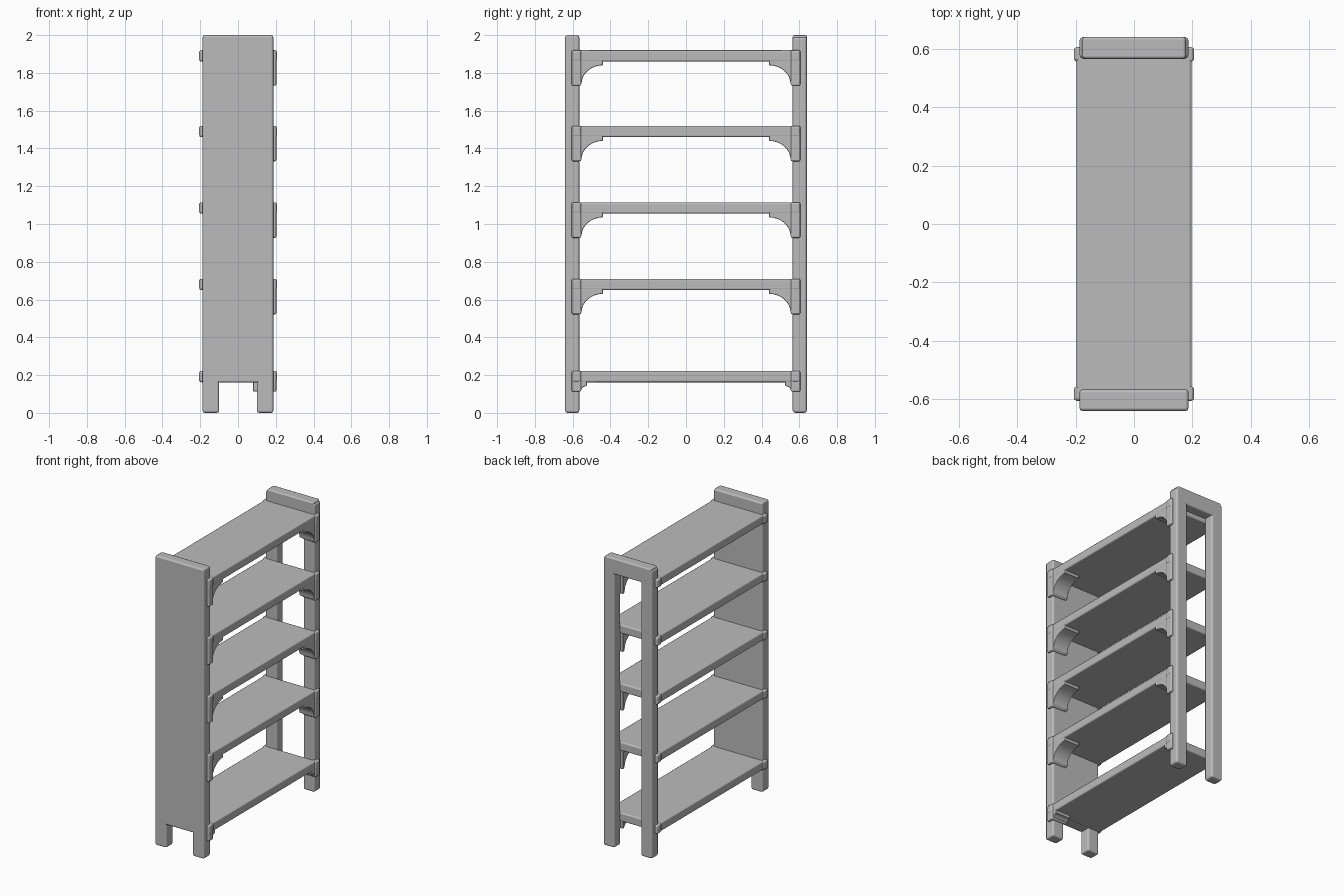
import bpy, bmesh, math
from mathutils import Vector

old = bpy.data.objects.get("Cube")
if old:
    bpy.data.objects.remove(old, do_unlink=True)

grey = bpy.data.materials.new("plain grey")
grey.use_nodes = True
grey.diffuse_color = (0.5, 0.5, 0.5, 1)
grey.node_tree.nodes["Principled BSDF"].inputs["Base Color"].default_value = (0.5, 0.5, 0.5, 1)


def finish(bm, name, bevel):
    """Turn a bmesh into a softly worn, smooth-shaded object."""
    bmesh.ops.recalc_face_normals(bm, faces=bm.faces)
    mesh = bpy.data.meshes.new(name)
    bm.to_mesh(mesh)
    bm.free()
    mesh.materials.append(grey)
    obj = bpy.data.objects.new(name, mesh)
    bpy.context.collection.objects.link(obj)
    mod = obj.modifiers.new("worn edges", 'BEVEL')
    mod.width = bevel
    mod.segments = 2
    mod.limit_method = 'ANGLE'
    mod.harden_normals = True
    for poly in mesh.polygons:
        poly.use_smooth = True
    return obj


def box(name, low, high, bevel=0.008):
    bm = bmesh.new()
    bmesh.ops.create_cube(bm, size=1)
    low, high = Vector(low), Vector(high)
    for v in bm.verts:
        v.co = Vector((v.co[i] + 0.5) * (high[i] - low[i]) + low[i] for i in range(3))
    return finish(bm, name, bevel)


def extrude_profile(name, points, x0, x1, bevel):
    """Extrude a (y, z) outline along x."""
    bm = bmesh.new()
    face = bm.faces.new([bm.verts.new((x0, y, z)) for y, z in points])
    ext = bmesh.ops.extrude_face_region(bm, geom=[face])
    moved = [g for g in ext["geom"] if isinstance(g, bmesh.types.BMVert)]
    bmesh.ops.translate(bm, verts=moved, vec=(x1 - x0, 0, 0))
    return finish(bm, name, bevel)


OUT, IN = 0.64, 0.565       # outer and inner faces of the two ends
LEG_IN, LEG_OUT = 0.1, 0.187

# Closed end: solid panel standing on two short legs
box("end_panel", (-LEG_OUT, -OUT, 0.16), (LEG_OUT, -IN, 2.0), 0.012)
for side, label in ((-1, "right"), (1, "left")):
    xs = sorted((side * LEG_IN, side * LEG_OUT))
    box("front_leg_" + label, (xs[0], -OUT, 0), (xs[1], -IN, 0.2), 0.012)
    # Open end: full-height posts
    box("back_post_" + label, (xs[0], IN, 0), (xs[1], OUT, 1.99), 0.014)
box("back_top_rail", (-LEG_OUT + 0.01, IN, 1.89), (LEG_OUT - 0.01, OUT, 2.0), 0.01)

# Shelves with end pegs, plus curved braces along the left edge
undersides = (0.162, 0.65, 1.055, 1.46, 1.86)
for n, z in enumerate(undersides):
    shelf = box(f"shelf_{n}", (-0.197, -0.575, z), (0.197, 0.575, z + 0.06), 0.01)
    drop = 0.05 if n == 0 else 0.128
    reach = 0.075 if n == 0 else 0.16
    for end, label in ((-1, "front"), (1, "back")):
        ys = sorted((end * 0.605, end * 0.555))
        for side in (-1, 1):
            xs = sorted((side * 0.17, side * 0.206))
            box(f"peg_{n}_{label}_{side}", (xs[0], ys[0], z), (xs[1], ys[1], z + 0.06), 0.012)
        # Upright strip of the brace
        box(f"brace_strip_{n}_{label}", (0.1, ys[0], z - drop), (0.203, ys[1], z + 0.06))
        # Concave quarter arc under the shelf
        outline = [(0.03, 0.01), (0.03, -drop)]
        for k in range(9):
            a = math.pi / 2 * k / 8
            outline.append((reach - (reach - 0.047) * math.cos(a),
                            -drop + 0.01 + (drop - 0.03) * math.sin(a)))
        outline.append((reach, 0.01))
        points = [(end * (0.6 - s), z + h) for s, h in outline]
        extrude_profile(f"brace_arc_{n}_{label}", points, 0.08, 0.195, 0.004)
